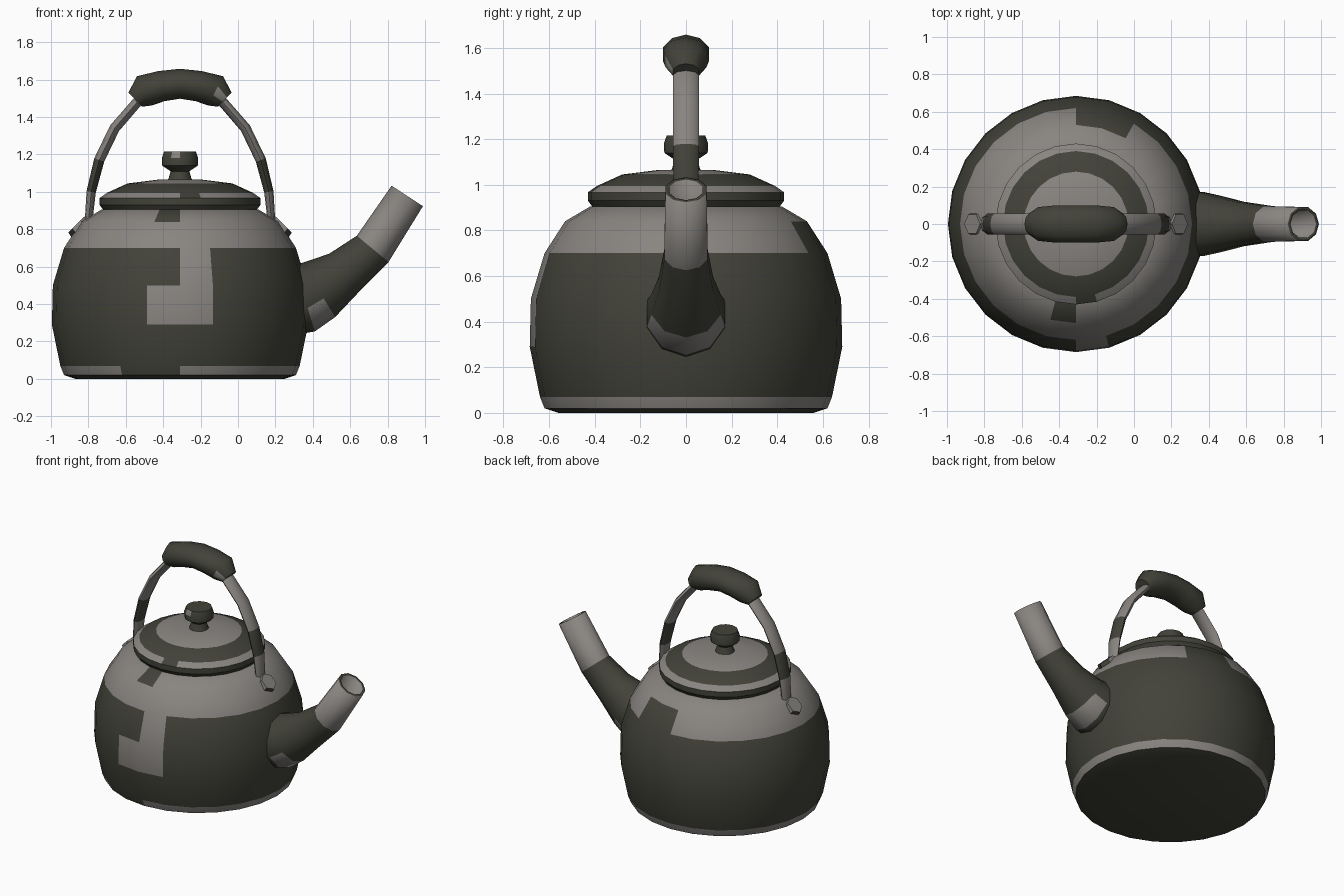
import bpy, bmesh
from math import sin, cos, pi, radians
from mathutils import Vector, Matrix

cube = bpy.data.objects.get("Cube")
if cube:
    bpy.data.objects.remove(cube)


def material(name, rgb):
    m = bpy.data.materials.new(name)
    m.use_nodes = True
    m.diffuse_color = (*rgb, 1)
    m.node_tree.nodes["Principled BSDF"].inputs["Base Color"].default_value = (*rgb, 1)
    return m


MATS = [material("dark olive grey", (0.055, 0.055, 0.042)),
        material("worn light grey", (0.25, 0.235, 0.22))]
DARK, LIGHT = 0, 1
AXIS_X = -0.31  # centre line of the pot


def finish(name, bm, angle=40):
    bmesh.ops.recalc_face_normals(bm, faces=bm.faces)
    me = bpy.data.meshes.new(name)
    bm.to_mesh(me)
    bm.free()
    for m in MATS:
        me.materials.append(m)
    ob = bpy.data.objects.new(name, me)
    bpy.context.collection.objects.link(ob)
    bpy.ops.object.select_all(action='DESELECT')
    ob.select_set(True)
    bpy.context.view_layer.objects.active = ob
    bpy.ops.object.shade_smooth_by_angle(angle=radians(angle))
    return ob


def skin(bm, rings, rule, caps):
    """Join rings of vertices; rule(band, side) gives each face's colour."""
    n = len(rings[0])
    for b, (lo, hi) in enumerate(zip(rings, rings[1:])):
        for s in range(n):
            t = (s + 1) % n
            bm.faces.new((lo[s], lo[t], hi[t], hi[s])).material_index = rule(b, s)
    for ring, colour in zip((rings[0], rings[-1]), caps):
        if colour is not None:
            bm.faces.new(ring).material_index = colour


def lathe(name, profile, rule, caps, n=24, angle=40):
    bm = bmesh.new()
    rings = [[bm.verts.new((AXIS_X + r * cos(2 * pi * s / n), r * sin(2 * pi * s / n), z))
              for s in range(n)] for r, z in profile]
    skin(bm, rings, rule, caps)
    return finish(name, bm, angle)


def sweep(name, path, rule, caps, n=10, angle=50):
    """Sweep an ellipse along (x, z, in-plane radius, y radius) stations."""
    bm = bmesh.new()
    rings = []
    for i, (x, z, a, w) in enumerate(path):
        p, q = path[max(i - 1, 0)], path[min(i + 1, len(path) - 1)]
        d = Vector((q[0] - p[0], q[1] - p[1])).normalized()
        rings.append([bm.verts.new((x - d.y * a * cos(t), w * sin(t), z + d.x * a * cos(t)))
                      for t in (2 * pi * k / n for k in range(n))])
    skin(bm, rings, rule, caps)
    return finish(name, bm, angle)


# Pot body with worn patches
def body_rule(band, side):
    if band == 1:
        return DARK if side in (16, 17) else LIGHT
    if band == 3:
        return LIGHT if side in (17, 18) else DARK
    if band == 4:
        return LIGHT if side == 18 else DARK
    if band == 5:
        return DARK if side in (4, 5) else LIGHT
    if band == 6:
        return DARK if side == 17 else LIGHT
    return DARK


lathe("pot_body", [(0.56, 0), (0.62, 0.02), (0.64, 0.07), (0.685, 0.29), (0.68, 0.5),
                   (0.62, 0.7), (0.53, 0.84), (0.42, 0.905)], body_rule, (DARK, DARK))


# Lid with a light lip and a light crown
def lid_rule(band, side):
    if band == 2:
        return DARK if side == 18 else LIGHT
    return LIGHT if band > 3 else DARK


lathe("lid", [(0.4, 0.89), (0.43, 0.93), (0.43, 0.967), (0.39, 0.995), (0.28, 1.045),
              (0.12, 1.065)], lid_rule, (DARK, LIGHT), angle=30)

# Lid knob
lathe("lid_knob", [(0.07, 1.05), (0.06, 1.075), (0.05, 1.11), (0.095, 1.14), (0.097, 1.18),
                   (0.085, 1.215)], lambda b, s: LIGHT if (b, s) == (4, 8) else DARK,
      (DARK, DARK), n=12)


# Spout, an open tube with a light end and a worn collar
def spout_rule(band, side):
    lower = cos(2 * pi * (side + 0.5) / 10) < -0.2
    return LIGHT if band == 4 or (band == 1 and lower) else DARK


spout = sweep("spout", [(0.25, 0.42, 0.19, 0.18), (0.355, 0.435, 0.19, 0.18),
                        (0.43, 0.475, 0.17, 0.16), (0.565, 0.565, 0.13, 0.125),
                        (0.72, 0.695, 0.11, 0.1), (0.905, 0.978, 0.1, 0.095)],
              spout_rule, (None, None))
wall = spout.modifiers.new("wall", 'SOLIDIFY')
wall.thickness = 0.018
wall.offset = -1
wall.material_offset_rim = -1


# Paths symmetric about the pot centre, given from the right end to the middle
def arch(half):
    right = [(AXIS_X + x, z, a, w) for x, z, a, w in half]
    left = [(AXIS_X - x, z, a, w) for x, z, a, w in half if x > 0]
    return right + left[::-1]


# Flat bail handle
bail = arch([(0.49, 0.83, 0.02, 0.045), (0.475, 1.0, 0.025, 0.055), (0.432, 1.17, 0.028, 0.057),
             (0.35, 1.34, 0.028, 0.057), (0.22, 1.49, 0.028, 0.057), (0, 1.57, 0.028, 0.057)])
sweep("bail_handle", bail, lambda b, s: DARK if b in (1, len(bail) - 3) else LIGHT,
      (DARK, DARK), n=8)

# Thick grip
grip = arch([(0.24, 1.493, 0.052, 0.06), (0.19, 1.54, 0.088, 0.095), (0.1, 1.565, 0.082, 0.105),
             (0, 1.578, 0.08, 0.105)])
sweep("grip", grip, lambda b, s: LIGHT if (b, s) == (0, 7) else DARK, (DARK, DARK))

# Hexagonal lugs that hold the handle
for side, label in ((1, "left"), (-1, "right")):
    bm = bmesh.new()
    bmesh.ops.create_cone(bm, cap_ends=True, segments=6, radius1=0.08, radius2=0.06, depth=0.1)
    tilt = Matrix.Rotation(side * pi / 4, 4, 'Y') @ Matrix.Rotation(pi / 6, 4, 'Z')
    bm.transform(Matrix.Translation((AXIS_X + side * 0.52, 0, 0.79)) @ tilt)
    for f in bm.faces:
        f.material_index = LIGHT if f.calc_center_median().z > 0.79 else DARK
    finish(label + "_lug", bm, 30)
